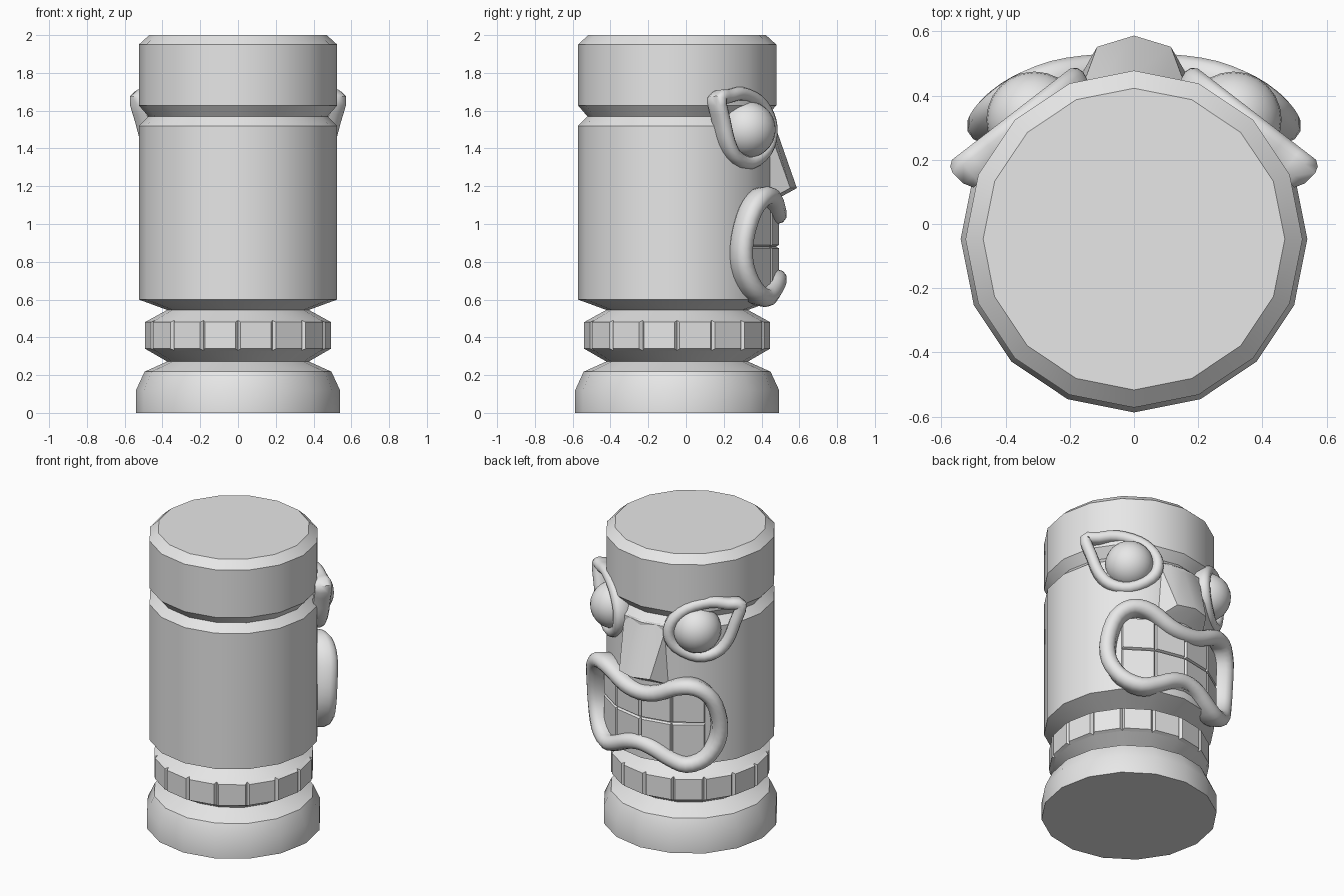
import bpy, bmesh, math
from mathutils import Vector

if "Cube" in bpy.data.objects:
    bpy.data.objects.remove(bpy.data.objects["Cube"])

SIDES, CY = 16, -0.047            # facets of the post and y of its axis
stone = bpy.data.materials.new("grey stone")
stone.diffuse_color = (0.8, 0.8, 0.8, 1)
stone.use_nodes = True
stone.node_tree.nodes["Principled BSDF"].inputs["Base Color"].default_value = stone.diffuse_color


def finish(name, bm, angle=35):
    bmesh.ops.recalc_face_normals(bm, faces=bm.faces)
    me = bpy.data.meshes.new(name)
    bm.to_mesh(me)
    bm.free()
    me.materials.append(stone)
    ob = bpy.data.objects.new(name, me)
    bpy.context.collection.objects.link(ob)
    bpy.ops.object.select_all(action='DESELECT')
    ob.select_set(True)
    bpy.context.view_layer.objects.active = ob
    bpy.ops.object.shade_smooth_by_angle(angle=math.radians(angle))
    return ob


def polar(r, step, z):
    """Point on the post; step counts facets away from the face centre (+y)."""
    a = step * 2 * math.pi / SIDES
    return Vector((r * math.sin(a), CY + r * math.cos(a), z))


def post(name, profile):
    bm = bmesh.new()
    rings = [[bm.verts.new(polar(r, i, z)) for i in range(SIDES)] for r, z in profile]
    for a, b in zip(rings, rings[1:]):
        for i in range(SIDES):
            j = (i + 1) % SIDES
            bm.faces.new((a[i], a[j], b[j], b[i]))
    bm.faces.new(rings[0])
    bm.faces.new(rings[-1])
    return finish(name, bm, 30)


def panels(name, r, steps, rows, inset, depth, angle):
    """Raised bevelled panels, one per facet and row."""
    bm = bmesh.new()
    for z0, z1 in rows:
        for s in steps:
            bm.faces.new([bm.verts.new(p) for p in (
                polar(r, s + 1, z0), polar(r, s, z0), polar(r, s, z1), polar(r, s + 1, z1))])
    bmesh.ops.recalc_face_normals(bm, faces=bm.faces)
    for f in bm.faces:
        c = f.calc_center_median() - Vector((0, CY, 0))
        if f.normal.dot(Vector((c.x, c.y, 0))) < 0:
            f.normal_flip()
    bmesh.ops.inset_individual(bm, faces=bm.faces[:], thickness=inset, depth=depth)
    me_ob = finish(name, bm, angle)
    return me_ob


def smooth_loop(pts, n):
    """Closed Catmull-Rom resampling with n points per span."""
    out, m = [], len(pts)
    for i in range(m):
        a, b, c, d = (Vector(pts[(i + k - 1) % m]) for k in range(4))
        for k in range(n):
            t = k / n
            out.append(0.5 * (2 * b + (c - a) * t + (2 * a - 5 * b + 4 * c - d) * t * t
                              + (3 * b - a - 3 * c + d) * t ** 3))
    return out


def rim(name, path, width, out, inward, normal=None, sides=10):
    """Sweep a rounded section that reaches back into the post."""
    bm, rings, m = bmesh.new(), [], len(path)
    for i, p in enumerate(path):
        tan = (path[(i + 1) % m] - path[i - 1]).normalized()
        n = normal or Vector((p.x, p.y - CY, 0))
        n = (n - tan * n.dot(tan)).normalized()
        side = tan.cross(n)
        ring = []
        for k in range(sides):
            a = 2 * math.pi * k / sides
            s = math.sin(a)
            ring.append(bm.verts.new(p + side * width * math.cos(a) + n * s * (out if s > 0 else inward)))
        rings.append(ring)
    for i in range(m):
        a, b = rings[i], rings[(i + 1) % m]
        for k in range(sides):
            j = (k + 1) % sides
            bm.faces.new((a[k], a[j], b[j], b[k]))
    return finish(name, bm, 50)


# Turned post with grooves
post("carved_post", [
    (0.54, 0), (0.54, 0.12), (0.495, 0.218), (0.375, 0.272), (0.475, 0.33), (0.475, 0.49),
    (0.375, 0.545), (0.525, 0.60), (0.525, 1.52), (0.475, 1.57), (0.525, 1.628),
    (0.525, 1.95), (0.47, 2.0)])

# Collar of raised panels
panels("panelled_collar", 0.475, range(SIDES), [(0.33, 0.49)], 0.014, 0.02, 60)

# Two rows of teeth
panels("teeth", 0.526, range(-2, 2), [(0.65, 0.878), (0.882, 1.10)], 0.01, 0.016, 20)

# Lips, mirrored from one half
half = [(0, .485, 1.05), (.12, .48, 1.07), (.25, .46, 1.135), (.36, .415, 1.145), (.44, .355, 1.07),
        (.47, .31, .92), (.46, .31, .78), (.40, .36, .66), (.30, .42, .61), (.20, .455, .64),
        (.10, .48, .69), (0, .485, .71)]
loop = half + [(-x, y, z) for x, y, z in reversed(half[1:-1])]
rim("lips", smooth_loop(loop, 3), 0.05, 0.05, 0.11)

# Nose wedge
bm = bmesh.new()
front = [[(-.10, .455, 1.53), (0, .468, 1.53), (.10, .455, 1.53)],
         [(-.115, .552, 1.19), (0, .587, 1.19), (.115, .552, 1.19)],
         [(-.19, .42, 1.12), (0, .46, 1.12), (.19, .42, 1.12)]]
rows = [[bm.verts.new(p) for p in r] for r in front]
for a, b in zip(rows, rows[1:]):
    for i in range(2):
        bm.faces.new((a[i], a[i + 1], b[i + 1], b[i]))
for s, i in ((-1, 0), (1, 2)):
    root = bm.verts.new((s * .16, .43, 1.53))
    bm.faces.new((rows[0][i], rows[1][i], root))
    bm.faces.new((rows[1][i], rows[2][i], root))
finish("nose", bm, 35)

# Eyes: ball and swept-up rim on each side
outline = [(.27, 1.665), (.19, 1.675), (.08, 1.69), (-.06, 1.65), (-.15, 1.57), (-.175, 1.48), (-.13, 1.39),
           (0, 1.325), (.12, 1.35), (.19, 1.43), (.235, 1.55)]
for s, label in ((-1, "left"), (1, "right")):
    bm = bmesh.new()
    bmesh.ops.create_uvsphere(bm, u_segments=24, v_segments=14, radius=0.15)
    bmesh.ops.translate(bm, verts=bm.verts, vec=(s * 0.31, 0.325, 1.5))
    finish(label + "_eyeball", bm, 60)
    path = [Vector((s * (0.325 + 0.79 * u), 0.345 - 0.61 * u, z)) for u, z in outline]
    rim(label + "_eye_rim", smooth_loop(path, 3), 0.036, 0.035, 0.08, Vector((s * 0.61, 0.79, 0)))
